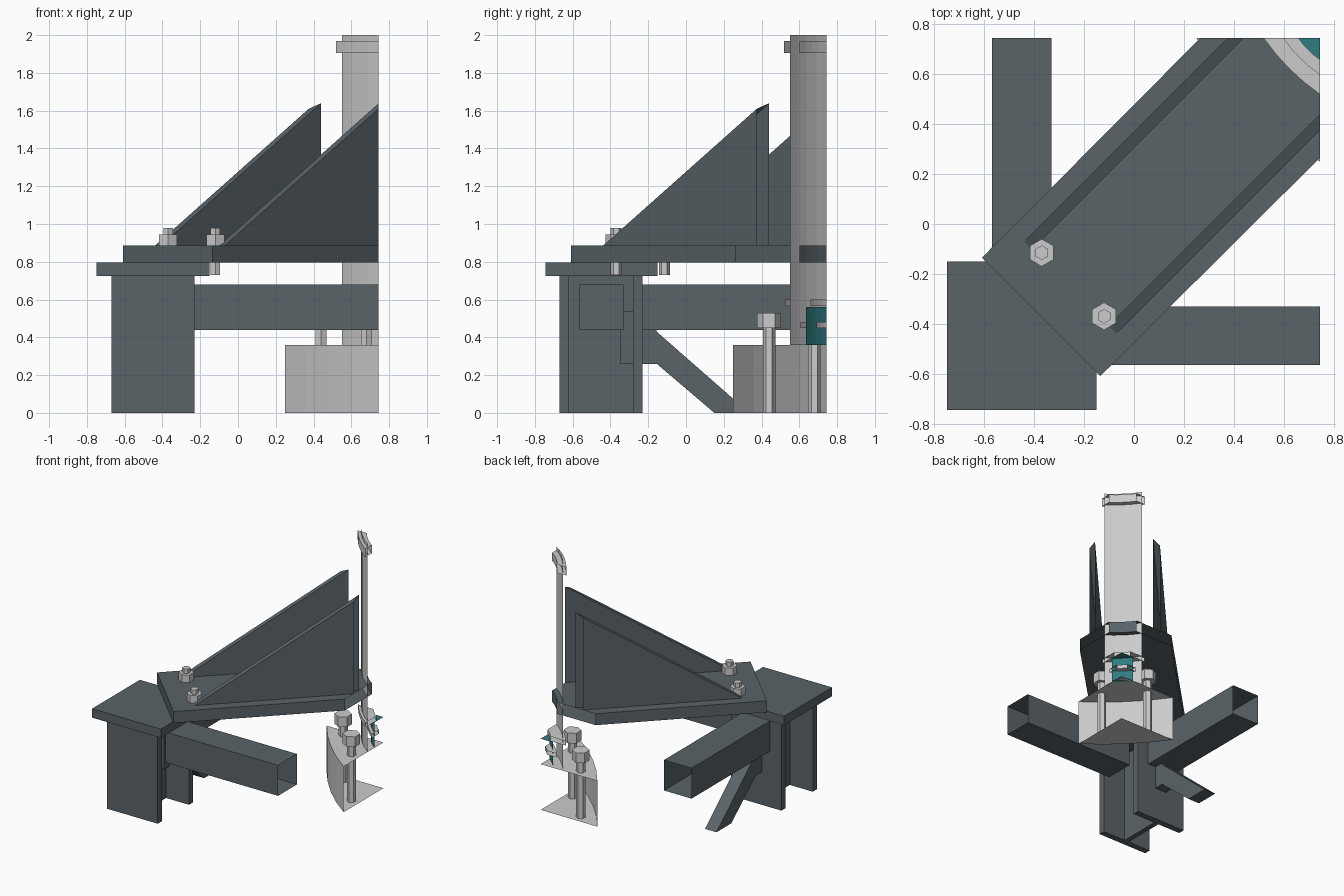
import bpy, bmesh, math
from mathutils import Vector

if "Cube" in bpy.data.objects:
    bpy.data.objects.remove(bpy.data.objects["Cube"])

C = 0.745  # the model is cut open on the planes x = C and y = C


def material(name, rgb):
    m = bpy.data.materials.new(name)
    m.diffuse_color = (*rgb, 1)
    m.use_nodes = True
    m.node_tree.nodes["Principled BSDF"].inputs["Base Color"].default_value = m.diffuse_color
    return m


SLATE = material("slate", (0.10, 0.125, 0.14))
TEAL = material("teal", (0.03, 0.2, 0.22))


def prism(name, pts, vec, mat=None, caps=True):
    """Extrude a 3D outline along vec, trim at the cut planes and leave them open."""
    bm = bmesh.new()
    a = [bm.verts.new(p) for p in pts]
    b = [bm.verts.new(Vector(p) + Vector(vec)) for p in pts]
    n = len(pts)
    for i in range(n):
        j = (i + 1) % n
        bm.faces.new((a[i], a[j], b[j], b[i]))
    if caps:
        bm.faces.new(a[::-1])
        bm.faces.new(b)
    bmesh.ops.recalc_face_normals(bm, faces=bm.faces)
    for k in (0, 1):
        no = Vector((1 - k, k, 0))
        if max(v.co[k] for v in bm.verts) > C + 1e-4:
            bmesh.ops.bisect_plane(bm, geom=bm.verts[:] + bm.edges[:] + bm.faces[:],
                                   plane_co=no * C, plane_no=no, clear_outer=True)
        cut = [f for f in bm.faces if all(abs(v.co[k] - C) < 1e-4 for v in f.verts)]
        bmesh.ops.delete(bm, geom=cut, context='FACES')
    me = bpy.data.meshes.new(name)
    bm.to_mesh(me)
    bm.free()
    ob = bpy.data.objects.new(name, me)
    bpy.context.collection.objects.link(ob)
    if mat:
        me.materials.append(mat)
    return ob


def upright(name, xy, z0, z1, mat=None, caps=True):
    return prism(name, [(x, y, z0) for x, y in xy], (0, 0, z1 - z0), mat, caps)


def box(name, x0, x1, y0, y1, z0, z1, mat=SLATE):
    return upright(name, [(x0, y0), (x1, y0), (x1, y1), (x0, y1)], z0, z1, mat)


def arc(r, n=4):
    """Shallow arc across the corner, from the y cut plane to the x cut plane."""
    pts = []
    for i in range(n + 1):
        t = i / n
        s = 0.044 * r * 4 * t * (1 - t)
        pts.append((C - r * (1 - t) - s, C - r * t - s))
    return pts


def hexagon(x, y, r):
    return [(x + r * math.sin(i * math.pi / 3), y + r * math.cos(i * math.pi / 3))
            for i in range(6)]


# corner post: H section with square cap plate
h = [(-.67, -.67), (-.23, -.67), (-.23, -.62), (-.43, -.62), (-.43, -.28), (-.23, -.28),
     (-.23, -.23), (-.67, -.23), (-.67, -.28), (-.47, -.28), (-.47, -.62), (-.67, -.62)]
upright("corner_post", h, 0, .725, SLATE)
box("post_cap_plate", -.75, -.15, -.745, -.15, .725, .795)

# horizontal tubes, open at the cut
box("side_tube", -.235, C, -.565, -.33, .44, .68)
box("back_tube", -.57, -.33, -.235, C, .44, .68)

# diagonal brace and its mounting block
box("brace_block", -.5, -.4, -.35, -.155, .26, .54)
prism("diagonal_brace", [(-.5, y, z) for y, z in
      ((-.155, .26), (.15, 0), (.335, 0), (-.155, .43))], (.1, 0, 0), SLATE)

# diagonal bearing plate
plate = [(.265, C), (-.61, -.135), (-.135, -.61), (C, .265)] + arc(.145)[::-1]
upright("bearing_plate", plate, .795, .885, SLATE)

# pair of triangular stiffeners, mirrored about the diagonal
prof = [(-.51, .885), (1.4, .885), (1.4, .885 + .445 * 1.91)]
left = [((u - .37) / 2, (u + .37) / 2, z) for u, z in prof]
prism("stiffener_left", left, (.0325, -.0325, 0), SLATE)
prism("stiffener_right", [(y, x, z) for x, y, z in left], (-.0325, .0325, 0), SLATE)

# plate bolts
for i, (x, y) in enumerate(((-.37, -.115), (-.12, -.37))):
    upright(f"plate_bolt_stud_{i}", hexagon(x, y, .029), .73, .98)
    upright(f"plate_bolt_nut_{i}", hexagon(x, y, .055), .885, .945)

# base block and its anchor bolts
upright("base_block", arc(.495) + [(C, C)], 0, .36)
for i, (x, y) in enumerate(((.44, .68), (.68, .44))):
    upright(f"anchor_shank_{i}", hexagon(x, y, .033), 0, .45)
    upright(f"anchor_head_{i}", hexagon(x, y, .063), .45, .53)

# column shell, collars and teal core
upright("column", arc(.195) + [(C, C)], .36, 2.0, caps=False)
for name, ro, ri, z0, z1 in (("top_collar", .225, .145, 1.905, 1.97),
                             ("lower_collar", .22, .085, .565, .60),
                             ("core_ring", .14, .055, .45, .48)):
    upright(name, arc(ro) + arc(ri)[::-1], z0, z1)
upright("core", arc(.11) + [(C, C)], .36, .56, TEAL)
